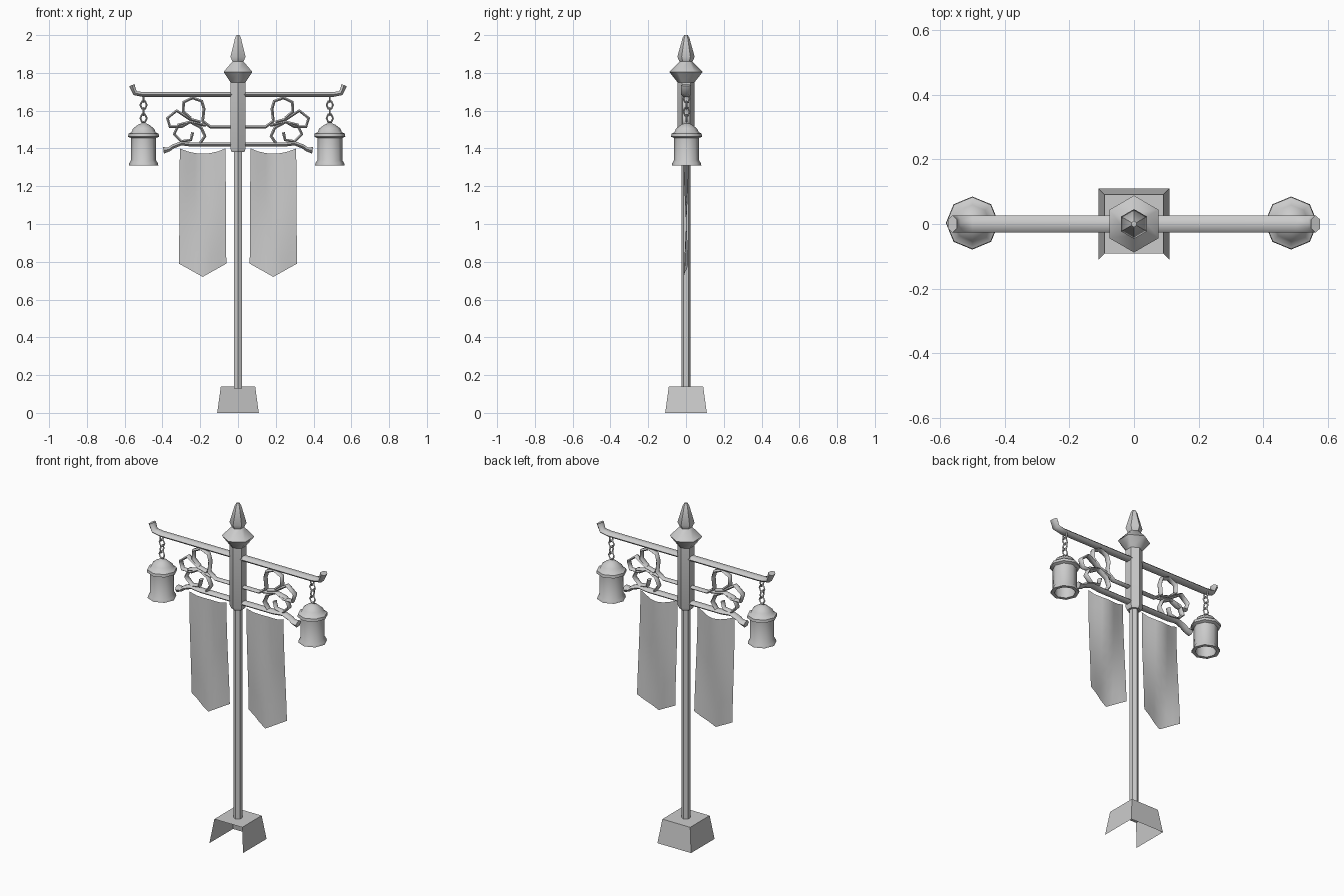
import bpy, bmesh, math
from mathutils import Vector

old = bpy.data.objects.get("Cube")
if old:
    bpy.data.objects.remove(old, do_unlink=True)

grey = bpy.data.materials.new("plain_grey")
grey.use_nodes = True
COLOUR = (0.6, 0.6, 0.6, 1)
grey.diffuse_color = COLOUR
grey.node_tree.nodes["Principled BSDF"].inputs["Base Color"].default_value = COLOUR


def finish(obj, angle=50):
    """Give the object its material and its edge-aware smooth shading."""
    obj.data.materials.clear()
    obj.data.materials.append(grey)
    bpy.ops.object.select_all(action='DESELECT')
    obj.select_set(True)
    bpy.context.view_layer.objects.active = obj
    bpy.ops.object.shade_smooth_by_angle(angle=math.radians(angle))
    return obj


def from_bmesh(name, bm, angle=50):
    mesh = bpy.data.meshes.new(name)
    bm.to_mesh(mesh)
    bm.free()
    obj = bpy.data.objects.new(name, mesh)
    bpy.context.collection.objects.link(obj)
    return finish(obj, angle)


def skin(bm, rings, cap_start=True, cap_end=True):
    """Bridge successive rings of points into a surface."""
    loops = [[bm.verts.new(p) for p in ring] for ring in rings]
    n = len(loops[0])
    for a, b in zip(loops, loops[1:]):
        for i in range(n):
            j = (i + 1) % n
            bm.faces.new((a[i], a[j], b[j], b[i]))
    if cap_start:
        bm.faces.new(loops[0][::-1])
    if cap_end:
        bm.faces.new(loops[-1])


def lathe(name, profile, sides, centre=(0, 0), open_bottom=False):
    """Turn (radius, z) pairs round a vertical axis, a corner facing +y."""
    turns = [math.pi / 2 + 2 * math.pi * i / sides for i in range(sides)]
    rings = [[(centre[0] + r * math.cos(t), centre[1] + r * math.sin(t), z)
              for t in turns] for r, z in profile]
    bm = bmesh.new()
    skin(bm, rings, cap_start=not open_bottom)
    return from_bmesh(name, bm)


def bar(name, path, half_height, half_depth, side, end_scale=1.0, angle=65):
    """Sweep a flattened hexagon along an (x, z) path; side mirrors it."""
    pts = [Vector((x, 0, z)) for x, z in path]
    rings = []
    for i, p in enumerate(pts):
        before = (p - pts[i - 1]).normalized() if i else Vector()
        after = (pts[i + 1] - p).normalized() if i < len(pts) - 1 else Vector()
        along = (before + after).normalized()
        across = Vector((-along.z, 0, along.x))
        k = end_scale if i == len(pts) - 1 else 1.0
        ring = []
        for s in range(6):
            t = math.tau * s / 6
            q = p + across * (half_height * k * math.sin(t) * 1.15)
            ring.append((side * q.x, half_depth * math.cos(t), q.z))
        rings.append(ring)
    bm = bmesh.new()
    skin(bm, rings)
    bmesh.ops.recalc_face_normals(bm, faces=bm.faces)
    return from_bmesh(name, bm, angle)


# Base: tapered block, open at the front and underneath
bm = bmesh.new()
low, high = [[bm.verts.new((x * w, y * w, z)) for x, y in
              ((1, -1), (1, 1), (-1, 1), (-1, -1))]
             for w, z in ((0.11, 0), (0.091, 0.14))]
for i in range(3):
    bm.faces.new((low[i], low[i + 1], high[i + 1], high[i]))
bm.faces.new(high)
from_bmesh("base", bm, 30)

# Post, thick collar and pointed finial
lathe("post", [(0.025, 0.13), (0.025, 1.4)], 6)
lathe("collar", [(0.038, 1.38), (0.045, 1.395), (0.045, 1.76)], 6)
lathe("finial", [(0.045, 1.75), (0.088, 1.805), (0.034, 1.86),
                 (0.046, 1.885), (0.018, 1.985), (0.009, 2.0)], 6)


def chain_link(name, x, z, turned):
    bpy.ops.mesh.primitive_torus_add(
        major_segments=6, minor_segments=4, major_radius=0.017, minor_radius=0.005,
        location=(x, 0.003, z), rotation=(math.pi / 2, 0, math.pi / 2 * turned))
    obj = bpy.context.object
    obj.name = name
    obj.scale = (1, 1.3, 1)
    finish(obj)


def banner(name, side):
    """Hanging cloth with a sagging top and a pointed bottom."""
    cols, rows = 6, 8
    bm = bmesh.new()
    grid = []
    for r in range(rows + 1):
        t = r / rows
        row = []
        for c in range(cols + 1):
            s = 2 * c / cols - 1
            top = 1.4 - 0.028 * (1 - s * s)
            bottom = 0.72 + 0.07 * abs(s)
            y = 0.014 * math.cos(math.pi * s) * math.cos(2.6 * t)
            x = side * (0.187 + s * (0.121 + 0.004 * t))
            row.append(bm.verts.new((x, y, top + (bottom - top) * t)))
        grid.append(row)
    for a, b in zip(grid, grid[1:]):
        for c in range(cols):
            bm.faces.new((a[c], b[c], b[c + 1], a[c + 1]))
    from_bmesh(name, bm, 60)


# Scrollwork paths, drawn for the +x side
SCROLLS = {
    "stem_scroll": [(0.03, 1.513), (0.145, 1.513), (0.187, 1.545), (0.18, 1.61),
                    (0.192, 1.65), (0.24, 1.668), (0.288, 1.645), (0.29, 1.595),
                    (0.25, 1.56)],
    "outer_scroll": [(0.2, 1.54), (0.255, 1.555), (0.325, 1.6), (0.374, 1.56),
                     (0.36, 1.515), (0.3, 1.515), (0.265, 1.535)],
    "lower_scroll": [(0.17, 1.522), (0.25, 1.54), (0.315, 1.525), (0.338, 1.475),
                     (0.3, 1.437), (0.25, 1.445), (0.24, 1.485)],
    "inner_scroll": [(0.25, 1.54), (0.195, 1.51), (0.175, 1.465), (0.2, 1.428)],
}

for label, side, lamp_x in (("left", 1, 0.486), ("right", -1, -0.5)):
    # Upper arm with upturned tip, lower arm with downturned tip
    bar(label + "_upper_arm", [(0, 1.685), (0.5, 1.685), (0.545, 1.693),
                               (0.562, 1.735)], 0.013, 0.027, side, 1.15)
    bar(label + "_lower_arm", [(0, 1.42), (0.24, 1.42), (0.3, 1.427), (0.345, 1.41),
                               (0.365, 1.395), (0.395, 1.39)], 0.011, 0.024, side, 1.6)
    for name, path in SCROLLS.items():
        bar(label + "_" + name, path, 0.008, 0.018, side)
    banner(label + "_banner", side)

    # Chain and lantern
    for i in range(4):
        chain_link(f"{label}_chain_link_{i + 1}", lamp_x, 1.665 - 0.035 * i, (i + 1) % 2)
    lathe(label + "_lantern",
          [(0.058, 1.46), (0.058, 1.31), (0.078, 1.31), (0.076, 1.322), (0.066, 1.338),
           (0.066, 1.455), (0.082, 1.462), (0.08, 1.478), (0.064, 1.486),
           (0.056, 1.505), (0.03, 1.525), (0.012, 1.533)],
          8, (lamp_x, 0.003))
